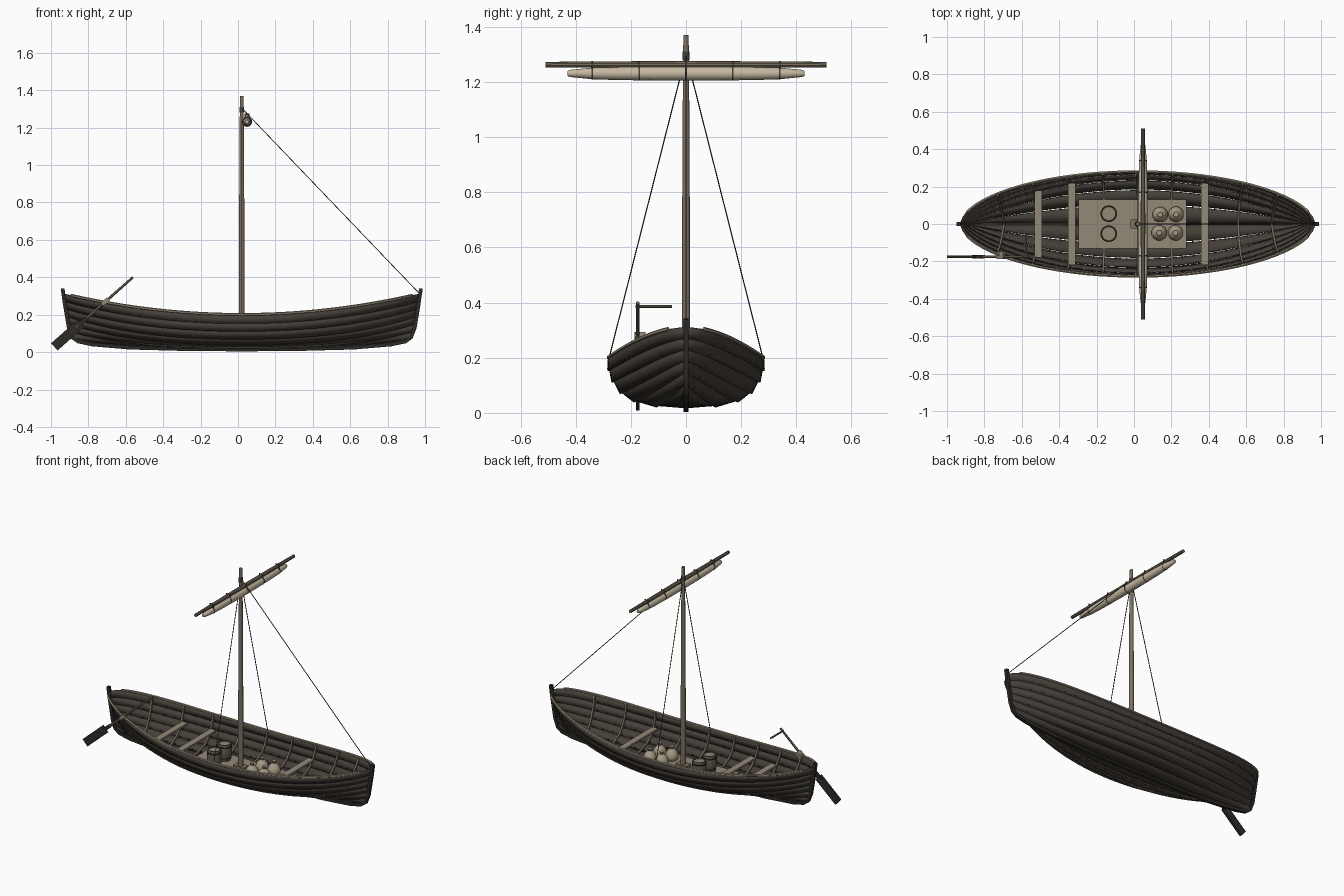
import bpy, bmesh, math
from mathutils import Vector, Matrix

if "Cube" in bpy.data.objects:
    bpy.data.objects.remove(bpy.data.objects["Cube"])


def material(name, *rgb):
    m = bpy.data.materials.new(name)
    m.use_nodes = True
    m.diffuse_color = (*rgb, 1)
    m.node_tree.nodes["Principled BSDF"].inputs["Base Color"].default_value = (*rgb, 1)
    return m


HULL = material("dark hull wood", .060, .050, .040)
STEM = material("tarred wood", .027, .024, .020)
PLANK = material("pale plank wood", .29, .25, .18)
SPAR = material("spar wood", .20, .165, .12)
CANVAS = material("canvas", .56, .48, .36)
SACK = material("sackcloth", .38, .32, .23)
CASK = material("cask wood", .13, .105, .075)
ROPE = material("dark rope", .055, .050, .043)
IRON = material("iron", .022, .021, .020)


def finish(name, bm, mat, angle=35):
    bmesh.ops.recalc_face_normals(bm, faces=bm.faces)
    me = bpy.data.meshes.new(name)
    bm.to_mesh(me)
    bm.free()
    ob = bpy.data.objects.new(name, me)
    bpy.context.collection.objects.link(ob)
    me.materials.append(mat)
    bpy.ops.object.select_all(action='DESELECT')
    ob.select_set(True)
    bpy.context.view_layer.objects.active = ob
    bpy.ops.object.shade_smooth_by_angle(angle=math.radians(angle))
    return ob


def box(name, mat, center, size, tilt=0):
    bm = bmesh.new()
    bmesh.ops.create_cube(bm, size=1, matrix=Matrix.Translation(center)
                          @ Matrix.Rotation(tilt, 4, 'Y') @ Matrix.Diagonal((*size, 1)))
    return finish(name, bm, mat)


def sweep(name, mat, points, radii, sides=8, axis=None, ref=(0, 1, 0)):
    """Round or square bar along a path, with one radius for all points or one each."""
    bm, rings = bmesh.new(), []
    pts = [Vector(p) for p in points]
    if not isinstance(radii, (list, tuple)):
        radii = [radii] * len(pts)
    for i, p in enumerate(pts):
        d = Vector(axis) if axis else pts[min(i + 1, len(pts) - 1)] - pts[max(i - 1, 0)]
        a = d.cross(Vector(ref)).normalized()
        b = d.cross(a).normalized()
        turn = [2 * math.pi * (k + .5) / sides for k in range(sides)]
        rings.append([bm.verts.new(p + radii[i] * (a * math.cos(w) + b * math.sin(w))) for w in turn])
    for r, q in zip(rings, rings[1:]):
        for k in range(sides):
            bm.faces.new((r[k], r[k - 1], q[k - 1], q[k]))
    bm.faces.new(rings[0])
    bm.faces.new(rings[-1])
    return finish(name, bm, mat)


def lathe(name, mat, x, y, profile, sides=16):
    return sweep(name, mat, [(x, y, z) for r, z in profile], [r for r, z in profile],
                 sides, axis=(0, 0, 1))


# Hull shape: t runs stern to bow (-1..1), v runs keel to sheer (0..1)
BREADTH = [0, .10, .18, .23, .26, .275, .28]
HEIGHT = [0, .045, .14, .30, .53, .76, 1]
STRAKES = 6
MID = .02


def table(values, v):
    i = min(int(v * STRAKES), STRAKES - 1)
    f = v * STRAKES - i
    return values[i] * (1 - f) + values[i + 1] * f


def hull(t, v, side=1):
    x = MID + t * (.90 + .045 * v)
    y = table(BREADTH, v) * max(0, 1 - t * t) ** (1.1 - .55 * v)
    low, high = .02 + .045 * abs(t) ** 3, .2 + .11 * t * t
    f = table(HEIGHT, v) * (1 - t * t) + v * t * t
    return Vector((x, side * y, low + (high - low) * f))


# Overlapping strakes, each with its lower edge standing proud
N = 40
stations = [math.sin(math.pi / 2 * (2 * k / N - 1)) for k in range(N + 1)]
for side, word in ((1, "left"), (-1, "right")):
    for s in range(STRAKES):
        bm, rows = bmesh.new(), []
        for t in stations:
            low, high = hull(t, s / STRAKES, side), hull(t, (s + 1) / STRAKES, side)
            if s:
                low += Vector((0, side * .007, -.005)) * max(0, 1 - t * t) ** .4
            rows.append([bm.verts.new(p) for p in (low, high)])
        for a, b in zip(rows, rows[1:]):
            bm.faces.new((a[0], a[1], b[1], b[0]))
        ob = finish(f"{word}_strake_{s + 1}", bm, HULL)
        mod = ob.modifiers.new("thickness", 'SOLIDIFY')
        mod.thickness, mod.offset = .007, 0
    # Gunwale rail
    rail = [hull(.965 * t, 1, side) + Vector((0, 0, .001)) for t in stations]
    sweep(f"{word}_gunwale", PLANK, rail, .008, 6, ref=(0, 0, 1))
    # Rivets along the laps
    bm = bmesh.new()
    for s in range(1, STRAKES):
        for k in range(-14, 15):
            p = hull(k / 15.5, s / STRAKES, side) + Vector((0, side * .003, .004))
            bmesh.ops.create_cube(bm, size=1, matrix=Matrix.Translation(p)
                                  @ Matrix.Diagonal((.004, .018, .004, 1)))
    finish(f"{word}_rivets", bm, IRON)

# Keel running up into both stem posts
half = [(.958, .34), (.945, .25), (.925, .13), (.905, .078), (.875, .057), (.8, .041),
        (.6, .024), (.3, .016), (0, .014)]
path = [(MID - x, 0, z) for x, z in half] + [(MID + x, 0, z) for x, z in half[-2::-1]]
sweep("keel_and_stems", STEM, path, .014, 4)
sweep("keelson", HULL, [hull(.96 * t, 0) + Vector((0, 0, .012)) for t in stations], .009, 4)

# Ribs following the inside of the planking
for k in range(-4, 5):
    t = k * .1825 / .92
    rib = []
    for j in range(-12, 13):
        p = hull(t, abs(j) / 12 * .98, 1 if j > 0 else -1)
        rib.append(p + Vector((0, -.007 * (p.y > 0) + .007 * (p.y < 0), .006)))
    sweep(f"rib_{k + 5}", SPAR, rib, .008, 4, ref=(1, 0, 0))

# Thwarts, floor deck and mast step
for n, (x, w, z) in enumerate(((-.512, .18, .145), (-.333, .22, .13), (.378, .22, .13))):
    box(f"thwart_{n + 1}", PLANK, (x, 0, z), (.042, 2 * w, .012))
box("floor_deck", PLANK, (-.008, 0, .052), (.575, .26, .010))
box("mast_step", SPAR, (.02, 0, .068), (.08, .05, .024))

# Mast, yard and furled sail
lathe("mast", SPAR, MID, 0, [(.016, .05), (.0155, .5), (.0125, 1.1), (.010, 1.37)], 12)
SX = .048
sweep("yard", SPAR, [(SX, y, 1.263) for y in (-.51, -.25, 0, .25, .51)],
      [.010, .012, .013, .012, .010], 10, ref=(0, 0, 1))
sweep("furled_sail", CANVAS,
      [(SX, y, 1.231) for y in (-.43, -.42, -.34, -.25, -.085, .085, .25, .34, .42, .43)],
      [.009, .013, .021, .024, .026, .026, .024, .021, .013, .009], 14, ref=(0, 0, 1))
for n, y in enumerate((-.34, -.17, 0, .17, .34)):
    r = .0275 - .045 * y * y
    sweep(f"sail_tie_{n + 1}", ROPE, [(SX, y - .003, 1.232), (SX, y + .003, 1.232)], r, 14, ref=(0, 0, 1))
    box(f"yard_tie_{n + 1}", ROPE, (SX, y, 1.262), (.028, .005, .028))

# Standing rigging
for side, word in ((1, "left"), (-1, "right")):
    sweep(f"{word}_shroud", ROPE, [(MID, side * .004, 1.285), (MID, side * .28, .195)], .0025, 6,
          ref=(1, 0, 0))
sweep("forestay", ROPE, [(MID, 0, 1.305), (.968, 0, .315)], .0025, 6)
lathe("mast_lashing", ROPE, MID, 0, [(.0135, 1.28), (.0135, 1.31)], 12)

# Steering oar with blade, tiller and bracket
OY = -.175
top, foot = Vector((-.562, OY, .40)), Vector((-.982, OY, .028))
sweep("oar_shaft", SPAR, [foot.lerp(top, .28), top], [.009, .007], 8)
tilt = -math.atan2(top.z - foot.z, top.x - foot.x)
box("oar_blade", STEM, foot.lerp(top, .17), (.19, .014, .052), tilt)
box("oar_neck", STEM, foot.lerp(top, .36), (.06, .018, .022), tilt)
sweep("tiller", SPAR, [(-.578, OY - .008, .386), (-.578, -.05, .386)], .006, 8, ref=(0, 0, 1))
box("oar_bracket", PLANK, (-.71, -.166, .270), (.045, .04, .022), tilt)

# Two casks with hoops and lids
for n, y in enumerate((.055, -.052)):
    x = -.135
    lathe(f"cask_{n + 1}", CASK, x, y, [(.036, .057), (.043, .09), (.044, .11), (.042, .14),
                                        (.039, .165), (.034, .165), (.034, .155)])
    lathe(f"cask_lid_{n + 1}", PLANK, x, y, [(.035, .150), (.035, .158)])
    for z, r in ((.072, .041), (.142, .0435)):
        lathe(f"cask_hoop_{n + 1}", IRON, x, y, [(r, z), (r + .001, z + .008)])

# Four tied sacks
for n, (x, y) in enumerate(((.14, .05), (.225, .052), (.135, -.047), (.222, -.047))):
    lathe(f"sack_{n + 1}", SACK, x, y, [(.028, .057), (.039, .068), (.042, .085), (.036, .105),
                                        (.022, .122), (.009, .133), (.014, .145)], 12)
    lathe(f"sack_tie_{n + 1}", ROPE, x, y, [(.011, .131), (.011, .135)], 8)
